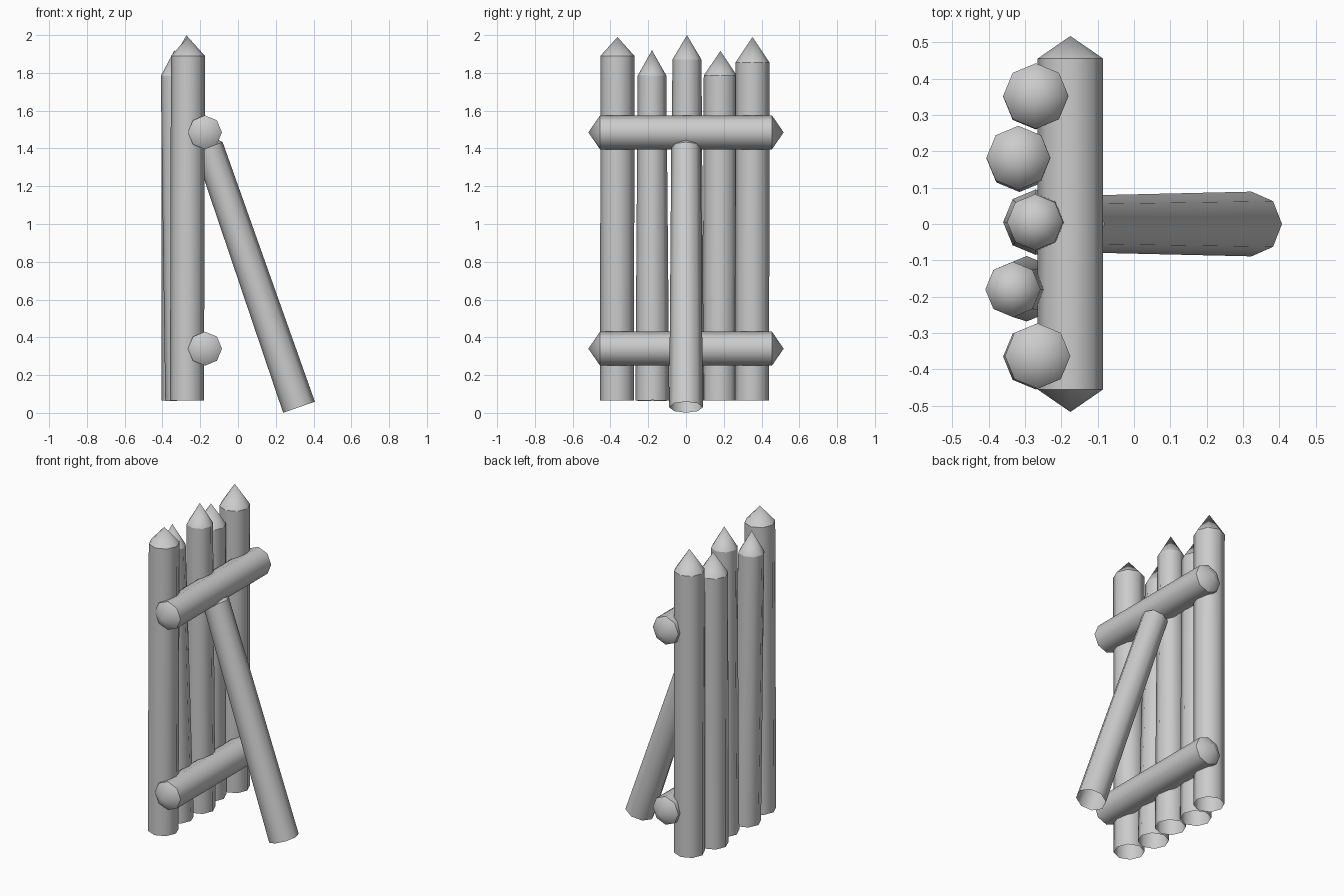
import bpy
import bmesh
import math
from mathutils import Vector

if "Cube" in bpy.data.objects:
    bpy.data.objects.remove(bpy.data.objects["Cube"], do_unlink=True)

GREY = (0.6, 0.6, 0.6, 1.0)
wood = bpy.data.materials.new("pale_grey_wood")
wood.use_nodes = True
wood.diffuse_color = GREY
wood.node_tree.nodes["Principled BSDF"].inputs["Base Color"].default_value = GREY

SIDES = 8


def log(name, start, end, r0, r1, tip_end=0.0, tip_start=0.0):
    """Eight-sided log; a zero tip length leaves that end open."""
    start, end = Vector(start), Vector(end)
    axis = (end - start).normalized()
    # One corner direction lies square to the axis, in the x-z plane
    u = (Vector((1, 0, 0)) - axis * axis.x).normalized()
    v = axis.cross(u)
    bm = bmesh.new()

    def ring(centre, r):
        angles = [math.tau * i / SIDES for i in range(SIDES)]
        return [bm.verts.new(centre + r * (math.cos(a) * u + math.sin(a) * v))
                for a in angles]

    low, high = ring(start, r0), ring(end, r1)
    top = bm.verts.new(end + axis * tip_end) if tip_end else None
    base = bm.verts.new(start - axis * tip_start) if tip_start else None
    for i in range(SIDES):
        j = (i + 1) % SIDES
        bm.faces.new((low[i], low[j], high[j], high[i]))
        if top:
            bm.faces.new((high[i], high[j], top))
        if base:
            bm.faces.new((low[j], low[i], base))

    # Smooth around the log, crisp where the point begins
    for f in bm.faces:
        f.smooth = True
    for loop, tip in ((low, base), (high, top)):
        if tip:
            for i in range(SIDES):
                bm.edges.get((loop[i], loop[(i + 1) % SIDES])).smooth = False

    mesh = bpy.data.meshes.new(name)
    bm.to_mesh(mesh)
    bm.free()
    mesh.materials.append(wood)
    obj = bpy.data.objects.new(name, mesh)
    bpy.context.scene.collection.objects.link(obj)
    return obj


# Upright stakes: bottom x, y, top x, y, top radius, shoulder height, tip height
stakes = [
    (-0.27, -0.365, -0.265, -0.363, 0.09, 1.89, 1.99),
    (-0.295, -0.178, -0.333, -0.18, 0.076, 1.785, 1.92),
    (-0.27, 0.005, -0.272, 0.005, 0.077, 1.87, 2.0),
    (-0.315, 0.178, -0.318, 0.182, 0.088, 1.785, 1.917),
    (-0.27, 0.35, -0.27, 0.352, 0.09, 1.855, 1.99),
]
for n, (bx, by, tx, ty, r, shoulder, tip) in enumerate(stakes, 1):
    log(f"stake_{n}", (bx, by, 0.065), (tx, ty, shoulder), 0.09, r, tip - shoulder)

# Cross rails, pointed at both ends
for name, z in (("lower_rail", 0.34), ("upper_rail", 1.485)):
    log(name, (-0.175, -0.455, z), (-0.175, 0.455, z), 0.09, 0.09, 0.062, 0.062)

# Slanted brace behind the wall, its point buried in the upper rail
log("brace", (0.323, 0, 0.03), (-0.155, 0, 1.408), 0.089, 0.078, 0.08)
